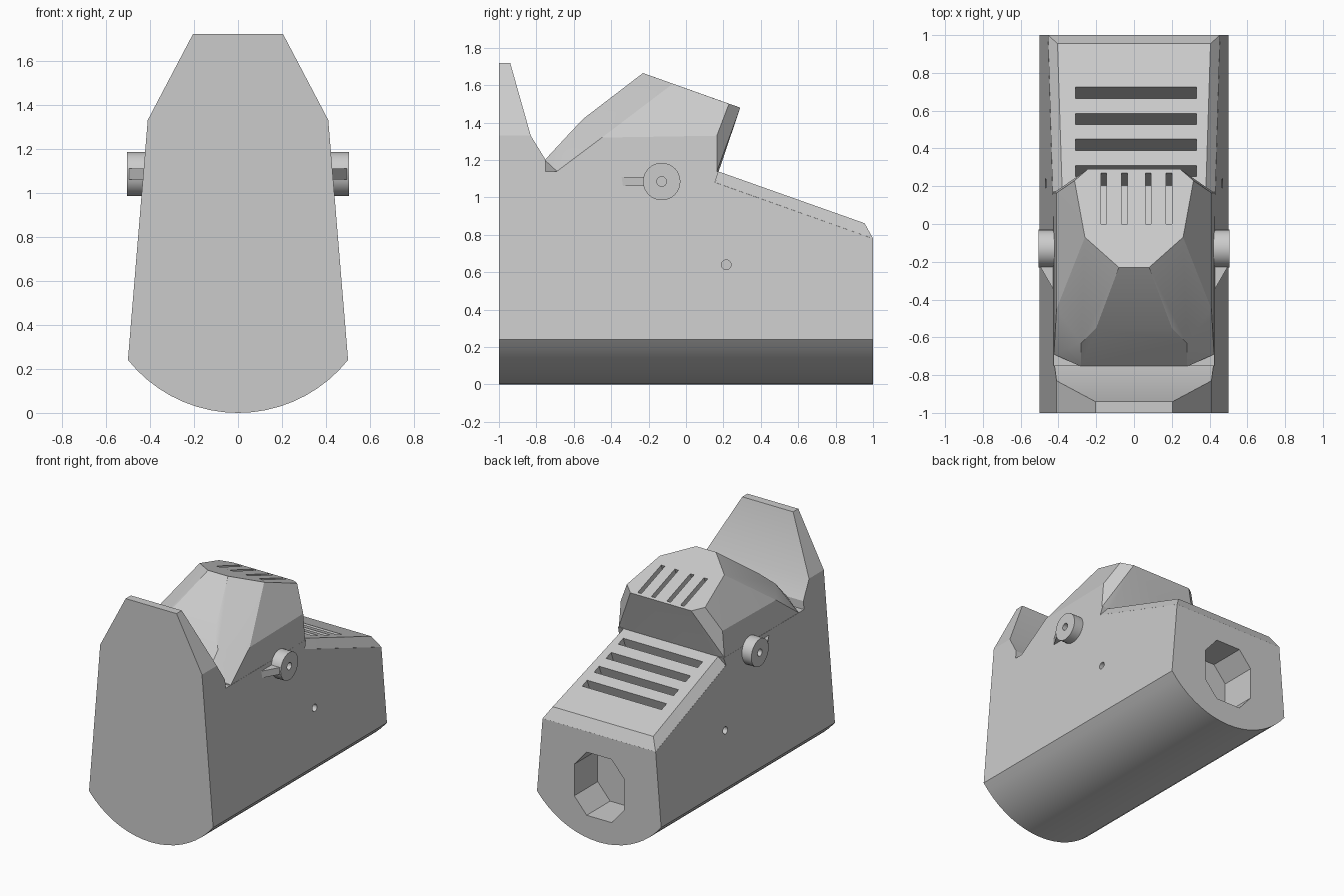
import bpy, bmesh, math
from mathutils import Matrix, Vector

if "Cube" in bpy.data.objects:
    bpy.data.objects.remove(bpy.data.objects["Cube"], do_unlink=True)

grey = bpy.data.materials.new("plain grey")
grey.use_nodes = True
grey.diffuse_color = (0.6, 0.6, 0.6, 1)
grey.node_tree.nodes["Principled BSDF"].inputs["Base Color"].default_value = (0.6, 0.6, 0.6, 1)

TILT = -0.342  # shared slope of the rear deck and the hump roof


def make(name, bm):
    bmesh.ops.recalc_face_normals(bm, faces=bm.faces[:])
    mesh = bpy.data.meshes.new(name)
    bm.to_mesh(mesh)
    bm.free()
    mesh.materials.append(grey)
    obj = bpy.data.objects.new(name, mesh)
    bpy.context.collection.objects.link(obj)
    return obj


def prism(name, outline, start, end):
    """Extrude a closed outline of 3D points from offset start to offset end."""
    bm = bmesh.new()
    face = bm.faces.new([bm.verts.new(Vector(p) + Vector(start)) for p in outline])
    new = bmesh.ops.extrude_face_region(bm, geom=[face])["geom"]
    bmesh.ops.translate(bm, vec=Vector(end) - Vector(start),
                        verts=[v for v in new if isinstance(v, bmesh.types.BMVert)])
    return make(name, bm)


def hull(name, half_points):
    """Convex solid from points mirrored across x."""
    bm = bmesh.new()
    for x, y, z in half_points:
        for s in (-1, 1):
            bm.verts.new((s * x, y, z))
    res = bmesh.ops.convex_hull(bm, input=bm.verts[:])
    junk = [v for v in res["geom_interior"] if isinstance(v, bmesh.types.BMVert)]
    bmesh.ops.delete(bm, geom=junk, context="VERTS")
    bmesh.ops.dissolve_limit(bm, angle_limit=0.02, verts=bm.verts[:], edges=bm.edges[:])
    return make(name, bm)


def rod(name, x0, x1, y, z, r, sides=32):
    bm = bmesh.new()
    mat = Matrix.Translation(((x0 + x1) / 2, y, z)) @ Matrix.Rotation(math.pi / 2, 4, "Y")
    bmesh.ops.create_cone(bm, cap_ends=True, segments=sides, radius1=r, radius2=r,
                          depth=abs(x1 - x0), matrix=mat)
    return make(name, bm)


def slot(x, y, z, size):
    bm = bmesh.new()
    mat = Matrix.Translation((x, y, z)) @ Matrix.Rotation(TILT, 4, "X") @ Matrix.Diagonal((*size, 1))
    bmesh.ops.create_cube(bm, size=1, matrix=mat)
    return make("slot_cutter", bm)


def combine(target, tool, operation):
    mod = target.modifiers.new("combine", "BOOLEAN")
    mod.object, mod.operation, mod.solver = tool, operation, "EXACT"
    bpy.context.view_layer.objects.active = target
    bpy.ops.object.modifier_apply(modifier=mod.name)
    bpy.data.objects.remove(tool, do_unlink=True)


def smooth(obj):
    bpy.ops.object.select_all(action="DESELECT")
    obj.select_set(True)
    bpy.context.view_layer.objects.active = obj
    bpy.ops.object.shade_smooth_by_angle(angle=0.3)


# Main body: rounded-bottom front outline cut to the side outline
R = 0.64
swing = math.asin(0.5 / R)
arc = [(R * math.sin(a), 0, R - R * math.cos(a))
       for a in (swing * (i / 9 - 1) for i in range(19))]
body = prism("body", arc + [(0.41, 0, 1.33), (0.205, 0, 1.72), (-0.205, 0, 1.72), (-0.41, 0, 1.33)],
             (0, -1, 0), (0, 1, 0))
side = [(-1.1, -0.1), (1.1, -0.1), (1.1, 0.744), (0.155, 1.08), (0.175, 1.14), (-0.75, 1.14),
        (-0.75, 1.2), (-0.83, 1.33), (-0.94, 1.72), (-0.955, 1.77), (-1.1, 1.77)]
combine(body, prism("side_cutter", [(0, y, z) for y, z in side], (-0.7, 0, 0), (0.7, 0, 0)), "INTERSECT")

# Faceted hump
hump = hull("hump", [
    (0.08, -0.23, 1.665), (0.26, -0.07, 1.608), (0.315, 0.23, 1.501), (0.245, 0.29, 1.48),
    (0.2, -0.55, 1.42), (0.28, -0.63, 1.335), (0.28, -0.755, 1.2), (0.41, -0.45, 1.32),
    (0.424, -0.69, 1.14), (0.425, 0.165, 1.14), (0.41, 0.165, 1.33), (0.36, 0.175, 1.14),
    (0.36, 0.12, 1), (0.36, -0.65, 1), (0.28, -0.755, 1.12)])
combine(body, hump, "UNION")

# Bevelled rear deck
deck = hull("deck", [
    (0.43, 0.157, 1.08), (0.455, 1, 0.78), (0.38, 0.17, 1.14), (0.405, 0.955, 0.862),
    (0.38, 0.14, 1.0), (0.4, 0.98, 0.72)])
combine(body, deck, "UNION")

# Vents in the deck and the hump roof
for y in (0.695, 0.557, 0.42, 0.28):
    combine(body, slot(0.01, y, 1.14 - 0.357 * (y - 0.175), (0.64, 0.062, 0.4)), "DIFFERENCE")
for x in (-0.16, -0.05, 0.075, 0.185):
    combine(body, slot(x, 0.135, 1.535, (0.03, 0.287, 0.4)), "DIFFERENCE")

# Eight-sided rear socket
w, h, c = 0.2, 0.23, 0.4
socket = [(sx * a, 0, c + sz * b) for sx, sz, flip in ((1, 1, 0), (-1, 1, 1), (-1, -1, 0), (1, -1, 1))
          for a, b in ([(w, h / 2), (w / 2, h)][::-1 if flip else 1])]
combine(body, prism("socket_cutter", socket, (0, 0.73, 0), (0, 1.1, 0)), "DIFFERENCE")

# Pin holes in both sides
for s in (-1, 1):
    combine(body, rod("pin_cutter", s * 0.38, s * 0.6, 0.215, 0.64, 0.026, 16), "DIFFERENCE")
smooth(body)

# Side knobs with a centre hole and a tapered pointer
for s, label in ((1, "left"), (-1, "right")):
    knob = rod(label + "_knob", s * 0.39, s * 0.505, -0.13, 1.085, 0.1)
    pointer = prism("pointer", [(s * 0.4, -0.18, 0), (s * 0.5, -0.18, 0), (s * 0.5, -0.22, 0),
                                (s * 0.425, -0.35, 0), (s * 0.4, -0.35, 0)], (0, 0, 1.06), (0, 0, 1.11))
    combine(knob, pointer, "UNION")
    combine(knob, rod("hole_cutter", s * 0.44, s * 0.6, -0.13, 1.085, 0.026, 16), "DIFFERENCE")
    smooth(knob)
